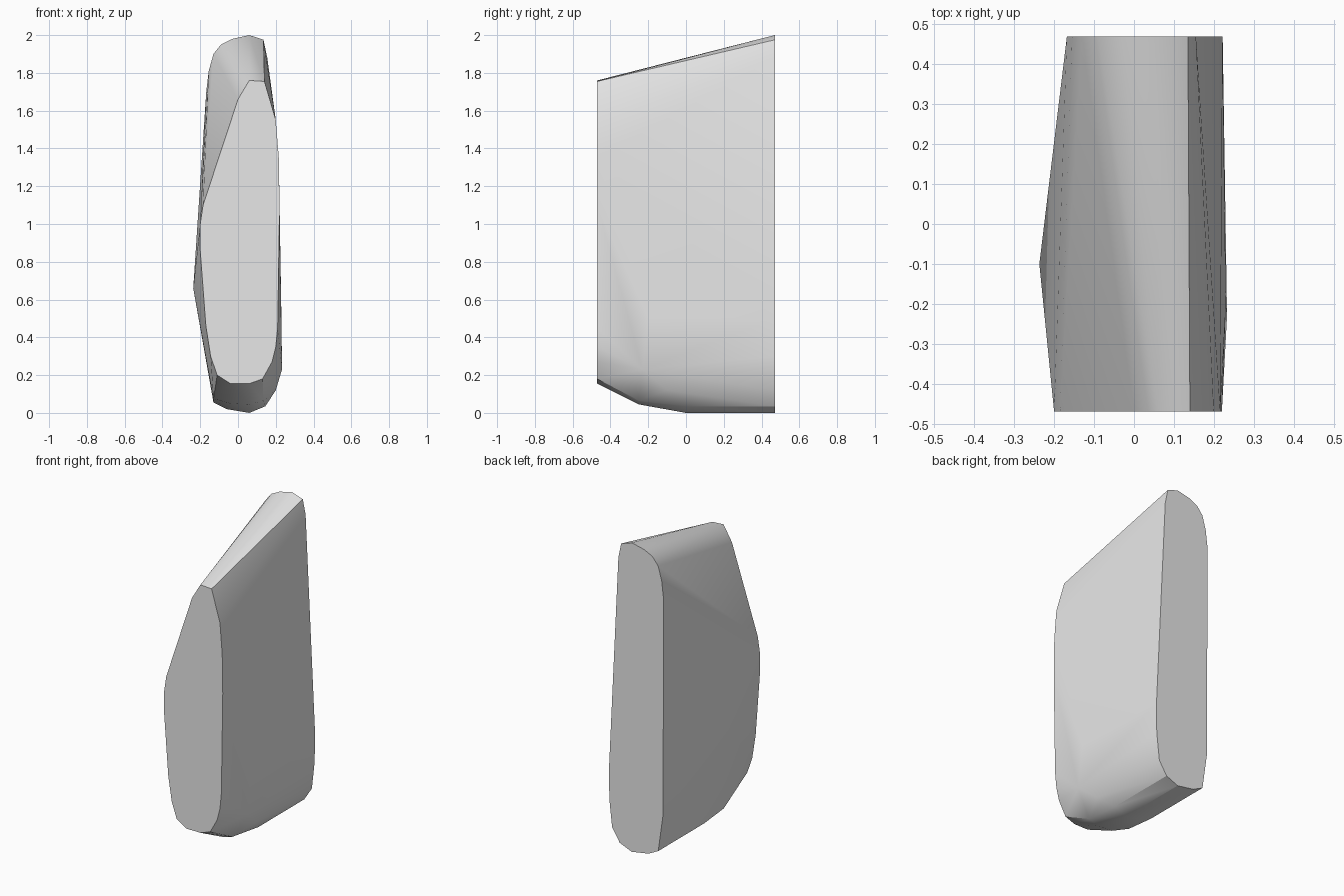
import bpy
import bmesh
import math

if "Cube" in bpy.data.objects:
    bpy.data.objects.remove(bpy.data.objects["Cube"], do_unlink=True)

HALF_DEPTH = 0.47

# Flat front end outline (x, z), clockwise from the top
front_outline = [
    (0.06, 1.76), (0.14, 1.755), (0.2, 1.55), (0.216, 1.35), (0.22, 1.1),
    (0.21, 0.45), (0.2, 0.35), (0.18, 0.27), (0.13, 0.18), (0.06, 0.155),
    (-0.04, 0.155), (-0.11, 0.2), (-0.145, 0.3), (-0.17, 0.46),
    (-0.2, 0.86), (-0.2, 1.0), (-0.185, 1.1), (0, 1.66),
]

# Flat back end outline, upper part
back_upper = [
    (0.06, 2), (0.135, 1.975), (0.155, 1.88), (0.222, 0.5), (0.22, 0.3),
    (0.2, 0.12), (-0.165, 0.3), (-0.168, 1.7), (-0.155, 1.81),
    (-0.13, 1.9), (-0.09, 1.95), (-0.03, 1.98),
]

# Rounded underside, which runs forward from the back end
underside = [(0.06, 0), (0.145, 0.035), (-0.06, 0.02), (-0.13, 0.055)]

# Fuller points along the sides and the front of the underside
swellings = [
    (-0.237, -0.1, 0.66), (0.233, -0.23, 0.23), (0.23, -0.2, 0.5),
    (0.2, -0.1, 0.12), (0.06, -0.25, 0.045), (0.135, -0.25, 0.065),
    (-0.04, -0.25, 0.05), (-0.13, -0.2, 0.075),
]


def at_depth(outline, y):
    """Place an (x, z) outline on the plane at depth y."""
    return [(x, y, z) for x, z in outline]


def make_grey_material():
    grey = (0.8, 0.8, 0.8, 1)
    material = bpy.data.materials.new("light grey")
    material.use_nodes = True
    material.diffuse_color = grey
    shader = next(node for node in material.node_tree.nodes
                  if node.type == "BSDF_PRINCIPLED")
    shader.inputs["Base Color"].default_value = grey
    return material


def hull_object(name, points, material):
    """Wrap the points in a convex skin and merge its coplanar faces."""
    bm = bmesh.new()
    for point in points:
        bm.verts.new(point)
    result = bmesh.ops.convex_hull(bm, input=bm.verts[:])
    unused = [v for v in bm.verts if not v.link_faces]
    bmesh.ops.delete(bm, geom=unused, context="VERTS")
    bmesh.ops.dissolve_limit(bm, angle_limit=math.radians(0.5),
                             verts=bm.verts[:], edges=bm.edges[:])
    bmesh.ops.recalc_face_normals(bm, faces=bm.faces[:])
    mesh = bpy.data.meshes.new(name)
    bm.to_mesh(mesh)
    bm.free()
    mesh.materials.append(material)
    obj = bpy.data.objects.new(name, mesh)
    bpy.context.collection.objects.link(obj)
    return obj


# Single solid slab between the two flat ends
body_points = (
    at_depth(front_outline, -HALF_DEPTH)
    + at_depth(back_upper + underside, HALF_DEPTH)
    + at_depth(underside, 0)
    + swellings
)
slab = hull_object("slab_body", body_points, make_grey_material())

# Smooth sides with crisp ends
bpy.ops.object.select_all(action="DESELECT")
slab.select_set(True)
bpy.context.view_layer.objects.active = slab
bpy.ops.object.shade_smooth_by_angle(angle=math.radians(30))
